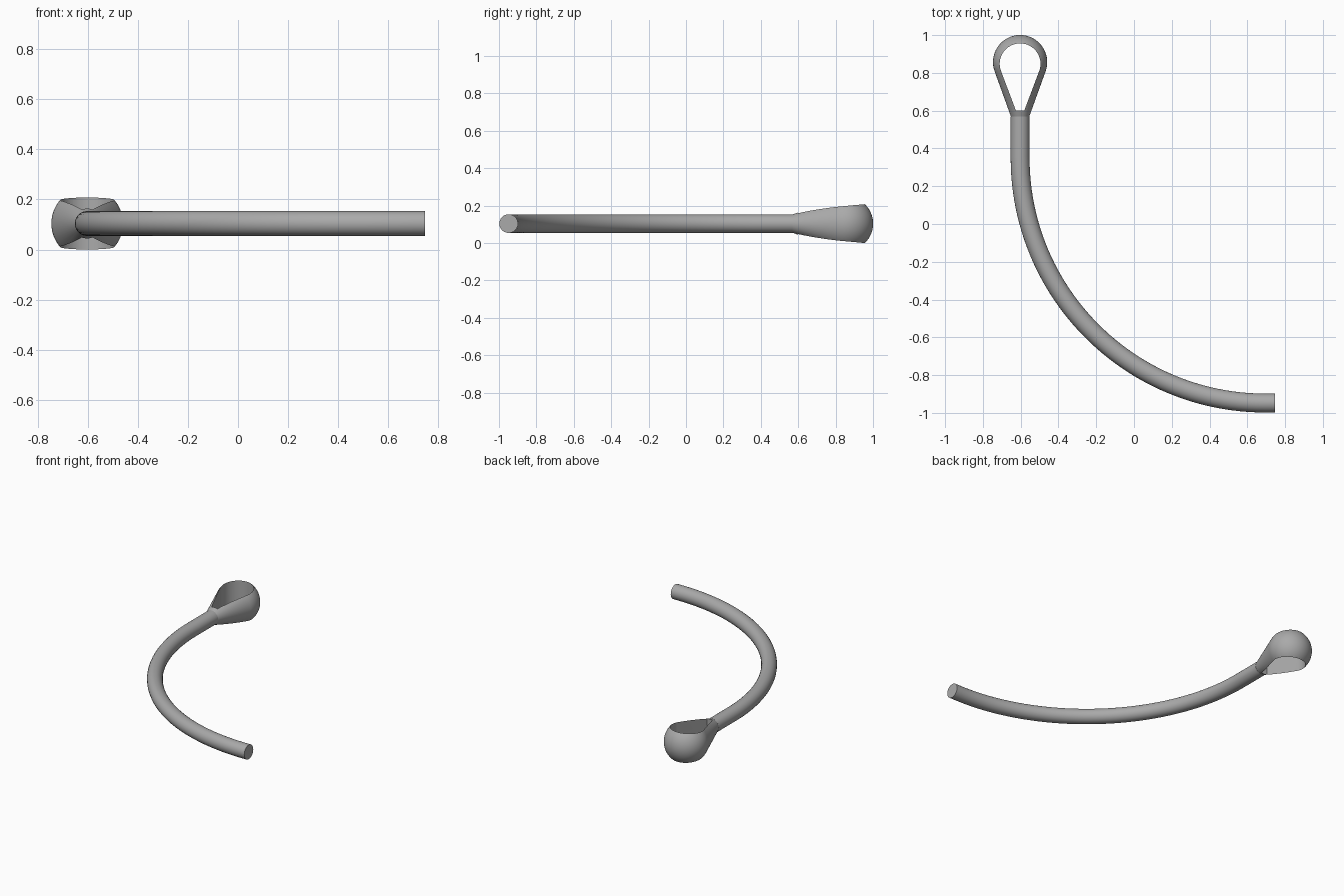
import bpy, bmesh, math
from mathutils import Vector, Matrix

cube = bpy.data.objects.get("Cube")
if cube:
    bpy.data.objects.remove(cube, do_unlink=True)

X, Z = -0.603, 0.104          # axis of the straight shaft
ROD = 0.05                    # rod radius
NECK, BALL_Y, BALL_R = 0.57, 0.857, 0.1435
HOLE_Y, HOLE_R, HOLE_END, HOLE_HALF = 0.848, 0.108, 0.6, 0.022
BEND = 1.3

grey = bpy.data.materials.new("plain grey")
grey.use_nodes = True
colour = (0.4, 0.4, 0.4, 1)
grey.diffuse_color = colour
bsdf = next(n for n in grey.node_tree.nodes if n.type == 'BSDF_PRINCIPLED')
bsdf.inputs["Base Color"].default_value = colour


def activate(ob):
    bpy.ops.object.select_all(action='DESELECT')
    ob.select_set(True)
    bpy.context.view_layer.objects.active = ob


def mesh_object(name, bm):
    bmesh.ops.recalc_face_normals(bm, faces=bm.faces[:])
    mesh = bpy.data.meshes.new(name)
    bm.to_mesh(mesh)
    bm.free()
    mesh.materials.append(grey)
    ob = bpy.data.objects.new(name, mesh)
    bpy.context.collection.objects.link(ob)
    return ob


def teardrop(centre, radius, start_angle, steps):
    """Half outline as (half width, y), from the neck side to the tip."""
    angles = [start_angle + (math.pi / 2 - start_angle) * i / steps for i in range(steps + 1)]
    return [(radius * math.cos(a), centre + radius * math.sin(a)) for a in angles]


TANGENT = math.radians(-20.2)

# Curved rod: straight shaft, quarter bend, short straight end
curve = bpy.data.curves.new("curved_rod", 'CURVE')
curve.dimensions = '3D'
curve.bevel_depth = ROD
curve.bevel_resolution = 10
curve.resolution_u = 48
curve.use_fill_caps = True
END_X, END_Y = 0.747, -0.948
path = [Vector(p) for p in ((X, NECK, Z), (X, END_Y + BEND, Z), (X + BEND, END_Y, Z), (END_X, END_Y, Z))]
k = BEND * 0.5523
handles = [(0.05, 0.05), (0.05, k), (k, 0.015), (0.015, 0.015)]
directions = [Vector((0, -1, 0))] * 2 + [Vector((1, 0, 0))] * 2
spline = curve.splines.new('BEZIER')
spline.bezier_points.add(len(path) - 1)
for bp, p, (before, after), d in zip(spline.bezier_points, path, handles, directions):
    bp.handle_left_type = bp.handle_right_type = 'FREE'
    bp.co = p
    bp.handle_left = p - d * before
    bp.handle_right = p + d * after
curve.materials.append(grey)
rod = bpy.data.objects.new("curved_rod", curve)
bpy.context.collection.objects.link(rod)
activate(rod)
bpy.ops.object.convert(target='MESH')
bpy.ops.object.shade_smooth_by_angle(angle=math.radians(35))

# Looped head: a lathed cone and ball
bm = bmesh.new()
profile = [(0, NECK), (ROD - 0.001, NECK)] + teardrop(BALL_Y, BALL_R, TANGENT, 28)
profile[-1] = (0, BALL_Y + BALL_R)
verts = [bm.verts.new((X + r, y, Z)) for r, y in profile]
edges = [bm.edges.new(pair) for pair in zip(verts, verts[1:])]
bmesh.ops.spin(bm, geom=verts + edges, cent=(X, 0, Z), axis=(0, 1, 0),
               angle=math.tau, steps=64, use_merge=False)
bmesh.ops.remove_doubles(bm, verts=bm.verts[:], dist=0.00005)
head = mesh_object("looped_head", bm)

# Teardrop opening cut straight through the head
bm = bmesh.new()
half = [(HOLE_HALF, HOLE_END)] + teardrop(HOLE_Y, HOLE_R, TANGENT, 24)
outline = half + [(-r, y) for r, y in reversed(half[:-1])]
face = bm.faces.new([bm.verts.new((X + r, y, Z - 0.3)) for r, y in outline])
extruded = bmesh.ops.extrude_face_region(bm, geom=[face])
bmesh.ops.translate(bm, vec=(0, 0, 0.6),
                    verts=[g for g in extruded["geom"] if isinstance(g, bmesh.types.BMVert)])
cutter = mesh_object("opening_cutter", bm)
cutter.hide_render = True

cut = head.modifiers.new("opening", 'BOOLEAN')
cut.operation = 'DIFFERENCE'
cut.solver = 'EXACT'
cut.object = cutter
activate(head)
bpy.ops.object.modifier_apply(modifier=cut.name)
bpy.data.objects.remove(cutter, do_unlink=True)
bpy.ops.object.shade_smooth_by_angle(angle=math.radians(30))
